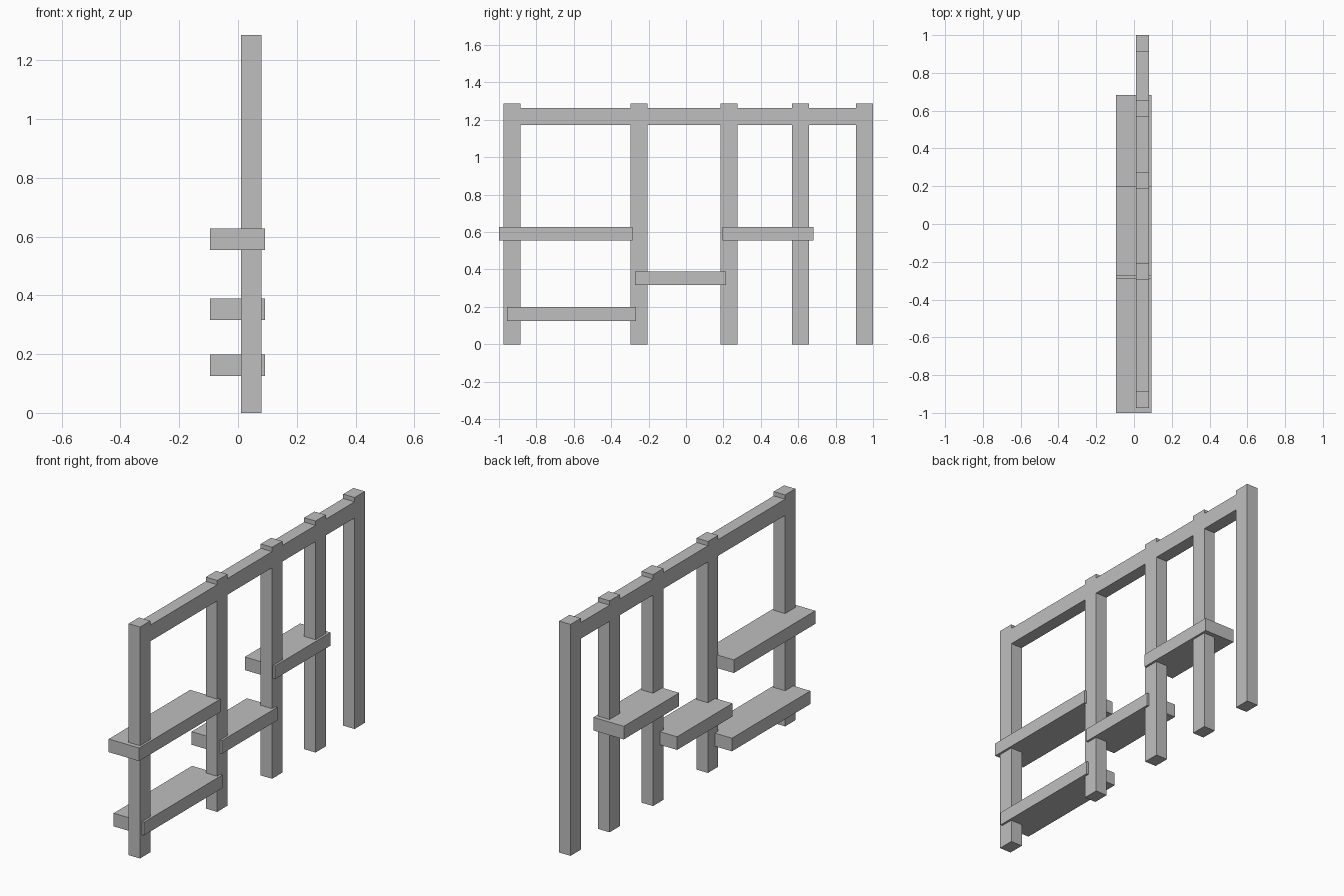
import bpy

# Remove the default cube
cube = bpy.data.objects.get("Cube")
if cube:
    bpy.data.objects.remove(cube, do_unlink=True)

# Single grey material
grey = bpy.data.materials.new("plain_grey")
grey.use_nodes = True
color = (0.52, 0.52, 0.52, 1)
grey.diffuse_color = color
grey.node_tree.nodes["Principled BSDF"].inputs["Base Color"].default_value = color


def box(name, xs, ys, zs):
    """Flat-faced box spanning the given ranges on each axis."""
    spans = (xs, ys, zs)
    bpy.ops.mesh.primitive_cube_add(size=1, location=[sum(s) / 2 for s in spans])
    ob = bpy.context.object
    ob.name = name
    ob.scale = [s[1] - s[0] for s in spans]
    bpy.ops.object.transform_apply(location=False, rotation=False, scale=True)
    ob.data.materials.append(grey)
    return ob


POST_X = (0.01, 0.08)
SHELF_X = (-0.095, 0.092)
HALF = 0.045
SHELF_THICK = 0.073
centers = [-0.93, -0.252, 0.23, 0.612, 0.955]

# Upright posts
for i, y in enumerate(centers):
    box(f"post_{i + 1}", POST_X, (y - HALF, y + HALF), (0, 1.287))

# Top rail, one piece between each pair of posts, flush with them
for i, (a, b) in enumerate(zip(centers, centers[1:])):
    box(f"top_rail_{i + 1}", POST_X, (a + HALF, b - HALF), (1.173, 1.263))

# Shelves wrapping around the posts
shelves = {
    "front_upper_shelf": (-1.0, -0.285, 0.554),
    "front_lower_shelf": (-0.957, -0.268, 0.125),
    "middle_shelf": (-0.272, 0.214, 0.317),
    "back_upper_shelf": (0.195, 0.682, 0.554),
}
for name, (y0, y1, z) in shelves.items():
    box(name, SHELF_X, (y0, y1), (z, z + SHELF_THICK))
